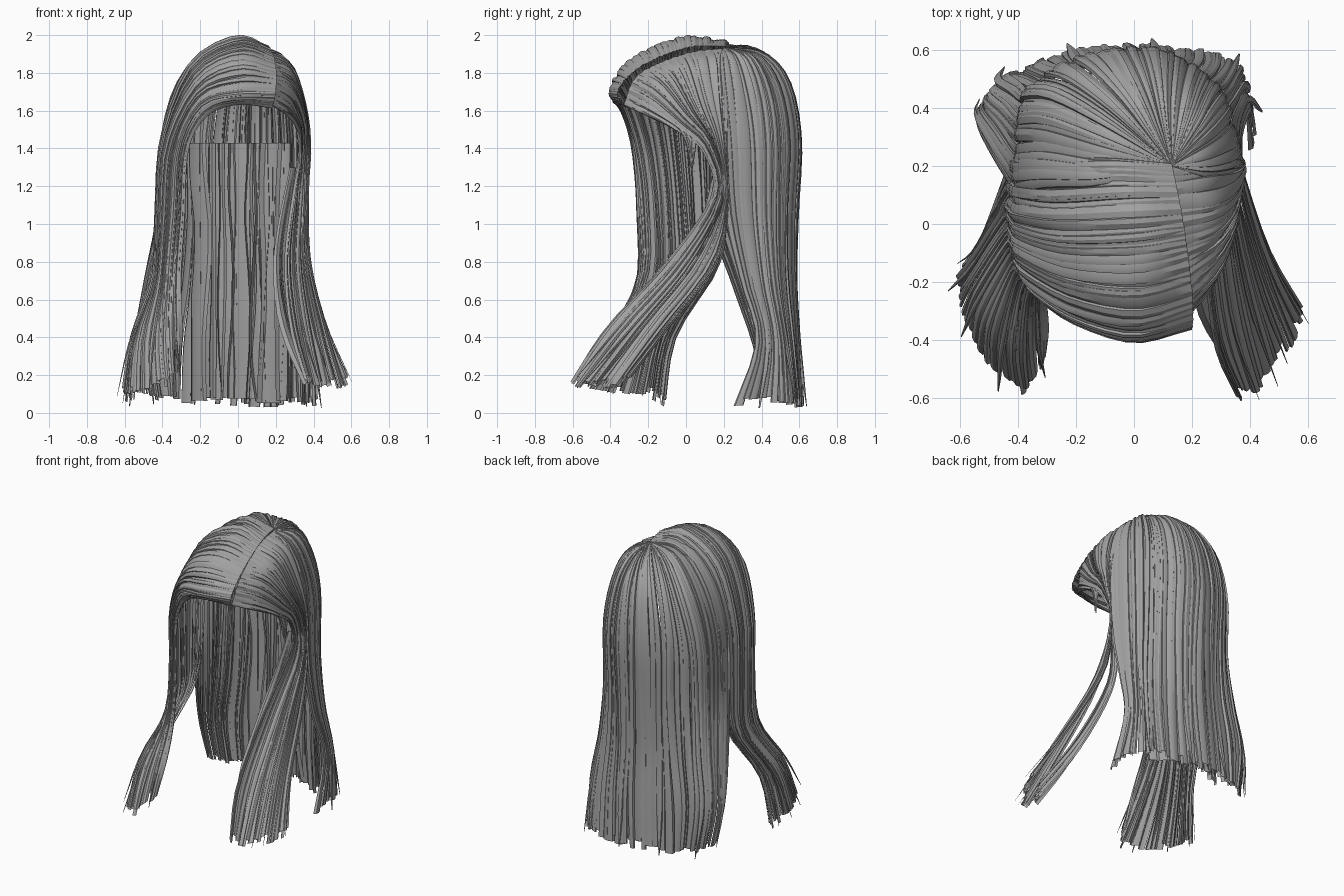
import bpy, bmesh, math, random
from mathutils import Vector

random.seed(7)
grey = bpy.data.materials.new("hair_grey")
grey.diffuse_color = (0.36, 0.36, 0.36, 1)


def spline(pts, t):
    """Smooth curve through pts, t in 0..1."""
    n = len(pts) - 1
    f = min(max(t, 0), 1) * n
    i = min(int(f), n - 1)
    f -= i
    b, c = pts[i], pts[i + 1]
    a = pts[i - 1] if i else b * 2 - c
    d = pts[i + 2] if i + 2 <= n else c * 2 - b
    return (b * 2 + (c - a) * f + (a * 2 - b * 5 + c * 4 - d) * f * f
            + (b * 3 - a - c * 3 + d) * f ** 3) * 0.5


def surface(guides, u, v):
    return spline([spline(g, v) for g in guides], u)


def normal(guides, u, v):
    v = min(max(v, 0.05), 0.97)
    u = min(max(u, 0.02), 0.98)
    du = surface(guides, u + 0.02, v) - surface(guides, u - 0.02, v)
    dv = surface(guides, u, v + 0.02) - surface(guides, u, v - 0.02)
    return du.cross(dv).normalized()


# Cross-section of a ribbon: position across, and drop of the folded-in edges
SECTION = ((0, -1), (0.1, 0), (0.5, 0.3), (0.9, 0), (1, -1))


def add_strip(bm, guides, u0, u1, lift, tilt, end, taper, rows, flick=0.0):
    """One ribbon of hair with folded-in edges and a narrowing tip."""
    mid = (u0 + u1) / 2
    sway = random.uniform(-0.25, 0.25) * (u1 - u0)
    phase = random.uniform(0, 6)
    grid = []
    for r in range(rows + 1):
        s = r / rows
        v = s * end
        w = 1 - taper * max(0, (s - 0.85) / 0.15) ** 1.5
        shift = sway * math.sin(s * 7 + phase) * min(1, s * 3)
        a, b = mid + (u0 - mid) * w + shift, mid + (u1 - mid) * w + shift
        a, b = max(a, 0), min(b, 1)
        nrm = normal(guides, mid, v)
        width = (surface(guides, b, v) - surface(guides, a, v)).length
        fold = min(0.022, width * 0.35)
        rise = min(1, s * 6)
        row = []
        for q, h in SECTION:
            off = h * fold + (lift + tilt * (q - 0.5)) * rise + flick * max(0, s - 0.85) * 5
            row.append(bm.verts.new(surface(guides, a + (b - a) * q, v) + nrm * off))
        grid.append(row)
    for r in range(rows):
        for k in range(len(SECTION) - 1):
            bm.faces.new((grid[r][k], grid[r + 1][k], grid[r + 1][k + 1], grid[r][k + 1]))


def finish(name, bm):
    me = bpy.data.meshes.new(name)
    bm.to_mesh(me)
    bm.free()
    me.materials.append(grey)
    ob = bpy.data.objects.new(name, me)
    bpy.context.collection.objects.link(ob)
    bpy.ops.object.select_all(action='DESELECT')
    ob.select_set(True)
    bpy.context.view_layer.objects.active = ob
    bpy.ops.object.shade_smooth_by_angle(angle=math.radians(30))


def hair_sheet(name, guides, count, rows=24, depth=0.008, wisps=0):
    """A curtain of overlapping ribbons of uneven width, plus a few thin loose tips."""
    guides = [[Vector(p) for p in g] for g in guides]
    widths = [random.uniform(0.4, 1.8) for _ in range(count)]
    total = sum(widths)
    bm = bmesh.new()
    u = 0
    for w in widths:
        w /= total
        add_strip(bm, guides, max(0, u - 0.25 / count), min(1, u + w + 0.25 / count),
                  random.uniform(-depth, depth), random.uniform(-2, 2) * depth,
                  random.uniform(0.975, 1.0), random.uniform(0.0, 0.3), rows)
        u += w
    for i in range(wisps):
        c = (i + random.uniform(0.2, 0.8)) / wisps
        add_strip(bm, guides, c - 0.015, c + 0.015, depth, 0, 1.0, 0.85, rows,
                  random.uniform(0.02, 0.05))
    finish(name, bm)


# Back curtain: fans out from the crown, left side round to right side
crown = (0.13, 0.20, 1.935)
back = [
    [(-.12, .13, 1.95), (-.31, .12, 1.76), (-.40, .11, 1.45), (-.425, .12, 1.05),
     (-.50, .24, .70), (-.55, .35, .38), (-.52, .40, .12)],
    [(-.10, .34, 1.93), (-.28, .43, 1.75), (-.375, .44, 1.45), (-.385, .43, 1.05),
     (-.42, .46, .70), (-.47, .49, .38), (-.43, .50, .05)],
    [(.00, .40, 1.91), (-.10, .53, 1.75), (-.15, .58, 1.45), (-.15, .57, 1.05),
     (-.16, .56, .70), (-.18, .58, .38), (-.20, .60, .04)],
    [(.12, .40, 1.90), (.12, .53, 1.75), (.12, .59, 1.45), (.12, .57, 1.05),
     (.12, .57, .70), (.13, .59, .38), (.12, .61, .03)],
    [(.22, .33, 1.89), (.27, .41, 1.72), (.30, .45, 1.45), (.30, .45, 1.05),
     (.32, .47, .70), (.35, .52, .38), (.36, .55, .03)],
    [(.25, .16, 1.87), (.34, .16, 1.70), (.37, .18, 1.45), (.37, .21, 1.05),
     (.37, .29, .70), (.40, .37, .38), (.42, .25, .02)],
]
hair_sheet("back_hair", [[crown] + g for g in back], 46, wisps=6)

# Left fringe and front lock: sweeps from the parting across the brow, then down
left = [
    [(.18, -.31, 1.61), (.00, -.35, 1.63), (-.16, -.32, 1.57), (-.26, -.28, 1.40),
     (-.28, -.26, 1.05), (-.30, -.26, .70), (-.29, -.36, .42), (-.30, -.44, .22)],
    [(.20, -.36, 1.70), (.00, -.41, 1.70), (-.20, -.35, 1.64), (-.32, -.27, 1.40),
     (-.35, -.23, 1.05), (-.38, -.24, .70), (-.40, -.44, .40), (-.38, -.59, .14)],
    [(.20, -.24, 1.83), (.00, -.29, 1.87), (-.22, -.25, 1.75), (-.38, -.16, 1.42),
     (-.41, -.12, 1.05), (-.43, -.13, .70), (-.52, -.30, .40), (-.54, -.42, .10)],
    [(.17, .00, 1.93), (.00, -.02, 1.985), (-.25, -.03, 1.84), (-.40, .00, 1.45),
     (-.43, .03, 1.05), (-.45, .03, .72), (-.56, -.14, .40), (-.61, -.21, .08)],
    [(.13, .21, 1.94), (-.10, .23, 1.955), (-.29, .22, 1.76), (-.40, .22, 1.45),
     (-.42, .22, 1.05), (-.44, .17, .76), (-.52, -.05, .40), (-.56, -.11, .02)],
]
hair_sheet("left_front_hair", left, 32, wisps=5)

# Right fringe and front lock: gathers behind the temple, then swings forward
right = [
    [(.13, .22, 1.93), (.25, .24, 1.86), (.34, .23, 1.67), (.375, .22, 1.42),
     (.37, .23, 1.15), (.38, .17, .80), (.47, -.09, .45), (.60, -.31, .16)],
    [(.15, .00, 1.90), (.28, .03, 1.83), (.35, .09, 1.63), (.375, .17, 1.42),
     (.36, .21, 1.15), (.37, .08, .80), (.45, -.19, .45), (.54, -.42, .13)],
    [(.19, -.25, 1.79), (.29, -.14, 1.73), (.35, .00, 1.57), (.355, .13, 1.42),
     (.34, .19, 1.15), (.33, .00, .80), (.38, -.30, .45), (.45, -.56, .12)],
    [(.18, -.33, 1.63), (.27, -.21, 1.57), (.32, -.05, 1.49), (.33, .09, 1.38),
     (.29, .14, 1.15), (.25, -.10, .80), (.28, -.42, .45), (.36, -.61, .16)],
]
hair_sheet("right_front_hair", right, 22, wisps=4)

# Inner face of the right lock, giving it body
inner_lock = [
    [(.34, .20, 1.30), (.31, .16, 1.00), (.30, .10, .75), (.36, -.12, .45), (.49, -.36, .15)],
    [(.31, .18, 1.30), (.25, .12, 1.00), (.23, .02, .75), (.28, -.22, .45), (.42, -.45, .15)],
    [(.28, .15, 1.30), (.22, .07, 1.00), (.20, -.07, .75), (.24, -.33, .45), (.35, -.54, .15)],
]
hair_sheet("right_lock_inner", inner_lock, 6, rows=16)

# Inner back layer with a straight upper edge
inner = [[(x, y, 1.43), (x * .97, y, 1.0), (x * .95, y, .5), (x * .95, y + .03, .05)]
         for x, y in ((-.27, .47), (-.14, .54), (0, .555), (.15, .54), (.29, .43))]
hair_sheet("inner_back_layer", inner, 9, rows=12)

# Short loose strands below the right temple
temple = [[(.34, .06, 1.48), (.345, .05, 1.40), (.34, .03, 1.28)],
          [(.32, -.08, 1.55), (.33, -.01, 1.44), (.33, .02, 1.31)]]
hair_sheet("temple_strands", temple, 4, rows=8, depth=0.004)
